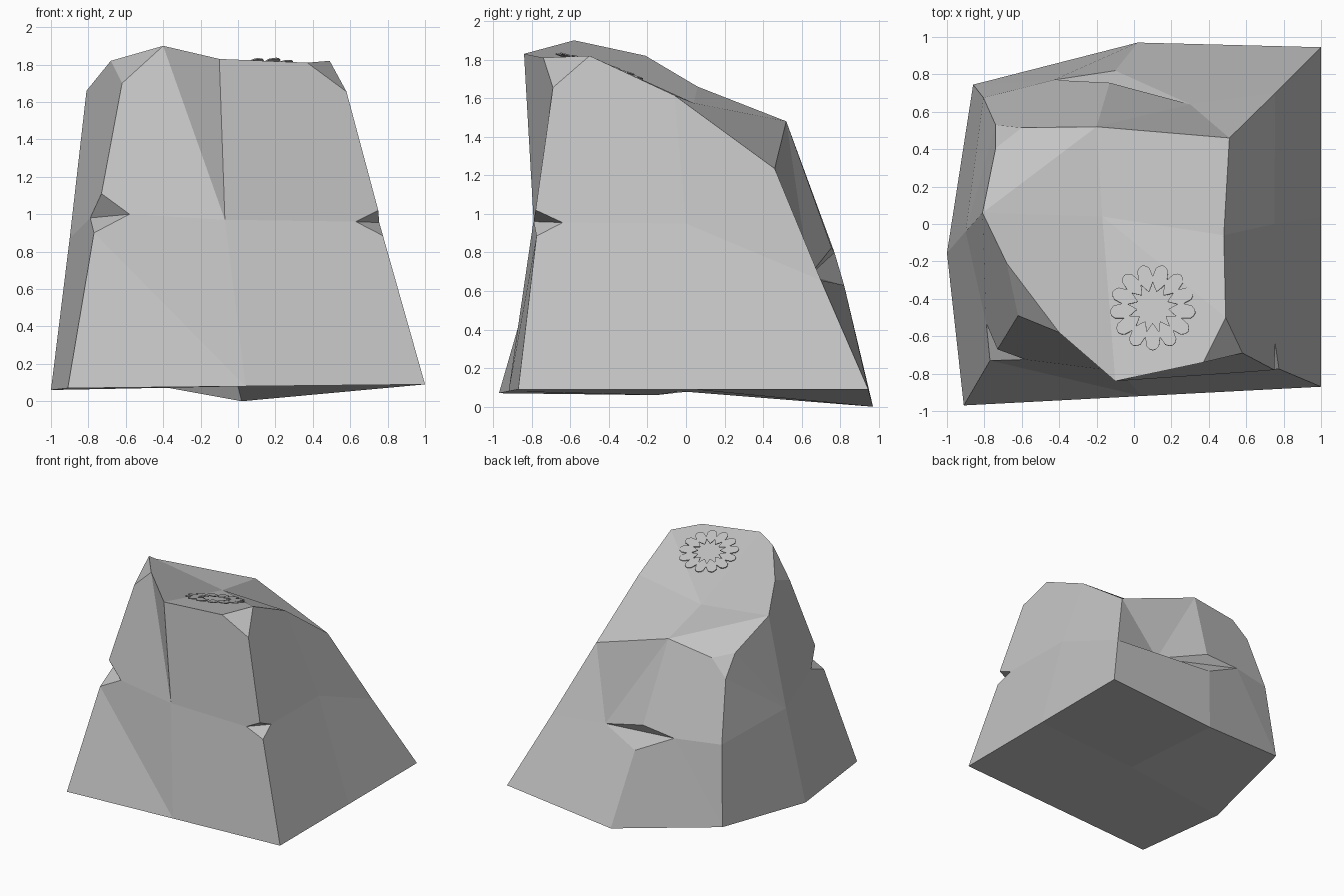
import bpy, bmesh
from math import sin, cos, pi
from mathutils import Vector

if "Cube" in bpy.data.objects:
    bpy.data.objects.remove(bpy.data.objects["Cube"], do_unlink=True)

stone = bpy.data.materials.new("stone_grey")
stone.use_nodes = True
GREY = (0.55, 0.55, 0.55, 1)
stone.diffuse_color = GREY
stone.node_tree.nodes["Principled BSDF"].inputs["Base Color"].default_value = GREY


def add_object(name, bm):
    mesh = bpy.data.meshes.new(name)
    bm.to_mesh(mesh)
    mesh.materials.append(stone)
    ob = bpy.data.objects.new(name, mesh)
    bpy.context.collection.objects.link(ob)
    return ob


def chip(bm, corner, targets):
    """Break off a vertex: each edge around it is cut at the target lying its way."""
    origin = corner.co.copy()
    left = [Vector(t) for t in targets]
    ring = {}
    for edge in list(corner.link_edges):
        way = (edge.other_vert(corner).co - origin).normalized()
        best = max(left, key=lambda t: (t - origin).normalized().dot(way))
        left.remove(best)
        ring[tuple(best)] = bmesh.utils.edge_split(edge, corner, 0.5)[1]
    for face in list(corner.link_faces):
        a, b = [v for v in face.verts if v in ring.values()]
        bmesh.utils.face_split(face, a, b)
    for spot, vert in ring.items():
        vert.co = spot
    bmesh.ops.delete(bm, geom=[corner], context='VERTS')
    new = [ring[tuple(Vector(t))] for t in targets]
    if len(new) == 3:
        bm.faces.new(new)
    else:                       # notch: upper, lower, and the two ends of its crease
        up, down, start, end = new
        bm.faces.new((up, start, end))
        bm.faces.new((down, end, start))
    return new


def fold(a, b):
    """Fold the face shared by two vertices along the line between them."""
    for face in list(a.link_faces):
        if b in face.verts:
            bmesh.utils.face_split(face, a, b)
            return


# Boulder: a subdivided cube, shaped layer by layer
bm = bmesh.new()
bmesh.ops.create_cube(bm, size=2)
bmesh.ops.subdivide_edges(bm, edges=bm.edges[:], cuts=1, use_grid_fill=True)
grid = {tuple(round(c) for c in v.co): v for v in bm.verts}

AROUND = [(-1, -1), (0, -1), (1, -1), (1, 0), (1, 1), (0, 1), (-1, 1), (-1, 0), (0, 0)]
LAYERS = {
    -1: [(-.91, -.97, .07), (.04, -.92, .08), (1, -.87, .09), (1, .04, .09), (1, .945, .09),
         (.02, .97, 0), (-.86, .745, .16), (-1, -.155, .06), (0, -.03, .08)],
    0: [(-.76, -.72, 1), (-.07, -.79, .97), (.76, -.79, .96), (.75, 0, .95), (.755, .7, .655),
        (-.1, .78, .72), (-.805, .675, .81), (-.9, -.04, .87)],
    1: [(-.62, -.5, 1.88), (-.1, -.84, 1.83), (.55, -.7, 1.81), (.48, -.06, 1.615),
        (.51, .46, 1.235), (-.2, .52, 1.48), (-.75, .53, 1.43), (-.81, .06, 1.66),
        (-.17, .04, 1.575)],
}
for level, points in LAYERS.items():
    for (i, j), point in zip(AROUND, points):
        grid[i, j, level].co = point

# Notches in the two front edges and the back
left_notch = chip(bm, grid[-1, -1, 0],
                  [(-.73, -.67, 1.11), (-.77, -.73, .9), (-.58, -.725, 1), (-.79, -.53, .98)])
chip(bm, grid[1, -1, 0],
     [(.75, -.78, 1.02), (.775, -.775, .885), (.63, -.79, .96), (.755, -.64, .955)])
back_notch = chip(bm, grid[0, 1, 0],
                  [(-.13, .755, .825), (-.1, .82, .63), (.3, .64, .68), (-.43, .77, .8)])

# Broken top corners
peak = chip(bm, grid[-1, -1, 1], [(-.4, -.58, 1.9), (-.68, -.21, 1.82), (-.62, -.49, 1.7)])
front_chip = chip(bm, grid[1, -1, 1], [(.37, -.74, 1.81), (.49, -.5, 1.82), (.58, -.69, 1.655)])
back_chip = chip(bm, grid[-1, 1, 1], [(-.74, .405, 1.46), (-.6, .515, 1.425), (-.74, .53, 1.29)])

# Folds across the bent faces
fold(grid[0, -1, 0], peak[0])
fold(grid[0, -1, -1], left_notch[1])
fold(grid[0, 0, 1], front_chip[1])
fold(grid[-1, 0, 1], grid[0, 1, 1])
fold(grid[0, 1, 1], back_notch[2])
fold(grid[1, 1, 1], back_notch[2])
fold(grid[-1, 1, -1], back_notch[3])
fold(grid[-1, 0, 0], back_chip[0])
fold(grid[-1, 0, 0], back_chip[2])
bmesh.ops.recalc_face_normals(bm, faces=bm.faces[:])
add_object("boulder", bm)

# Flower: a thin ring of petals lying on the sloping top
PETALS = 13
OUTER = [.165, .21, .224, .23, .224, .21]
INNER = [.135, .11, .095, .085, .095, .11]
fl = bmesh.new()


def petal_point(radius, angle):
    dx, dy = radius * cos(angle), radius * sin(angle)
    return fl.verts.new((.1 + dx, -.445 + dy, 1.765 + .1 * dx - .3 * dy))


steps = len(OUTER)
count = PETALS * steps
rings = []
for n in range(count):
    angle = pi / 2 + 2 * pi * n / count
    rings.append((petal_point(INNER[n % steps], angle), petal_point(OUTER[n % steps], angle)))
for n, (a, b) in enumerate(rings):
    c, d = rings[(n + 1) % count]
    fl.faces.new((a, b, d, c))
flower = add_object("flower_relief", fl)
thick = flower.modifiers.new("thickness", 'SOLIDIFY')
thick.thickness = .006
thick.offset = -1
